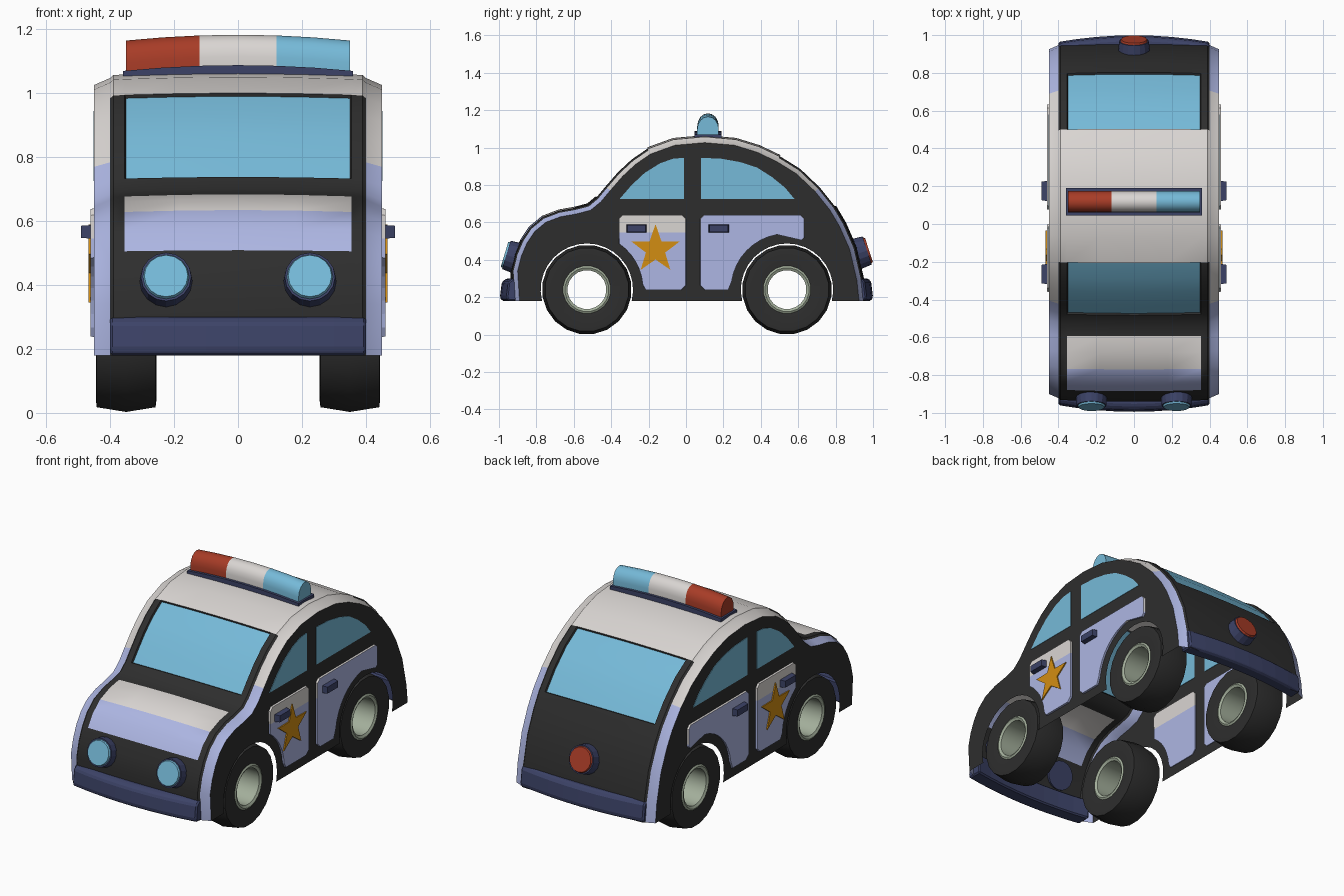
import bpy
import bmesh
from math import sin, cos, pi, radians
from mathutils import Vector, Matrix

cube = bpy.data.objects.get("Cube")
if cube:
    bpy.data.objects.remove(cube, do_unlink=True)

COLOURS = {
    "black": (0.027, 0.027, 0.027),
    "white": (0.7, 0.67, 0.65),
    "lavender": (0.42, 0.47, 0.77),
    "glass_blue": (0.18, 0.49, 0.69),
    "red": (0.39, 0.045, 0.02),
    "navy": (0.045, 0.055, 0.135),
    "orange": (0.65, 0.27, 0.006),
    "rim_grey": (0.37, 0.43, 0.33),
}
MATS = {}
for key, rgb in COLOURS.items():
    m = bpy.data.materials.new(key)
    m.use_nodes = True
    m.diffuse_color = (*rgb, 1)
    bsdf = m.node_tree.nodes["Principled BSDF"]
    bsdf.inputs["Base Color"].default_value = (*rgb, 1)
    bsdf.inputs["Roughness"].default_value = 0.8
    MATS[key] = m


def finish(name, bm, colours, smooth=None, recalc=True):
    if recalc:
        bmesh.ops.recalc_face_normals(bm, faces=bm.faces[:])
    me = bpy.data.meshes.new(name)
    bm.to_mesh(me)
    bm.free()
    ob = bpy.data.objects.new(name, me)
    bpy.context.collection.objects.link(ob)
    for c in colours:
        me.materials.append(MATS[c])
    if smooth:
        bpy.ops.object.select_all(action="DESELECT")
        ob.select_set(True)
        bpy.context.view_layer.objects.active = ob
        bpy.ops.object.shade_smooth_by_angle(angle=radians(smooth))
    return ob


def arc(cy, cz, r, a0, a1, n):
    steps = [radians(a0 + (a1 - a0) * i / n) for i in range(n + 1)]
    return [(cy + r * cos(a), cz + r * sin(a)) for a in steps]


WHEEL_Y, WHEEL_Z = (-0.53, 0.54), 0.24
SIDE_X = 0.45

# Body outline (y, z) with the colour of the centre strip that follows
K, W, L, G = "black", "white", "lavender", "glass_blue"
OUTLINE = [
    (-.89, .18, K), (-.90, .34, K), (-.88, .42, K), (-.85, .49, L), (-.81, .55, L),
    (-.75, .60, W), (-.67, .63, W), (-.585, .645, K), (-.51, .665, K), (-.455, .71, G),
    (-.405, .77, G), (-.34, .845, G), (-.27, .91, G), (-.19, .965, W), (-.06, 1.012, W),
    (.10, 1.026, W), (.26, 1.012, W), (.38, .975, W), (.485, .925, G), (.59, .86, G),
    (.69, .765, G), (.77, .665, K), (.82, .58, K), (.875, .455, K), (.913, .29, K),
    (.925, .18, K)]
# Crown of the shell: distance from the middle and outward offset
CROWN = [(.45, 0), (.40, .022), (.39, .031), (.355, .033), (.18, .038), (0, .04)]
stations = [(-x, d) for x, d in CROWN] + CROWN[-2::-1]


def build_body():
    bm = bmesh.new()
    pts = [Vector((y, z)) for y, z, _ in OUTLINE]
    last = len(pts) - 1
    grid = []
    for i, p in enumerate(pts):
        t = (pts[min(i + 1, last)] - pts[max(i - 1, 0)]).normalized()
        n = Vector((-t.y, t.x))
        if i in (0, last):
            n = Vector((-1 if i == 0 else 1, 0))
        grid.append([bm.verts.new((x, *(p + n * d))) for x, d in stations])
    body_cols = [K, W, L, G]
    regions = {"hood": [], "windshield": [], "rear_window": []}
    for i in range(last):
        colour = OUTLINE[i][2]
        zmid = (pts[i].y + pts[i + 1].y) / 2
        for j in range(len(stations) - 1):
            f = bm.faces.new((grid[i][j], grid[i][j + 1], grid[i + 1][j + 1], grid[i + 1][j]))
            xmid = abs(stations[j][0] + stations[j + 1][0]) / 2
            roof = colour == W and zmid > .9
            c = colour
            if xmid > .4:
                c = W if zmid > .765 else L
            elif xmid > .355 and not roof:
                c = K
            elif colour != K and not roof:
                part = "hood" if colour != G else "windshield" if pts[i].x < 0 else "rear_window"
                regions[part].append(f)
            f.material_index = body_cols.index(c)
    # Flat sides with open wheel arches
    for j, x in ((0, -SIDE_X), (-1, SIDE_X)):
        loop = [row[j] for row in grid]
        for wy in reversed(WHEEL_Y):
            loop += [bm.verts.new((x, y, z)) for y, z in arc(wy, WHEEL_Z, .247, -14, 194, 18)]
        f = bm.faces.new(loop if j == 0 else loop[::-1])
        f.material_index = 0
    # Recessed glass and hood
    for faces in regions.values():
        rim = bmesh.ops.inset_region(bm, faces=faces, thickness=.004, depth=-.01,
                                     use_even_offset=True, use_boundary=True)
        for f in rim["faces"]:
            f.material_index = 0
    finish("body", bm, body_cols, 28, recalc=False)


def side_plate(name, outline, x0, x1, colours, split=None, inset=0):
    """Mirrored prism on both sides; above the split height uses the second colour."""
    for side, s in (("left", 1), ("right", -1)):
        bm = bmesh.new()
        cy = sum(p[0] for p in outline) / len(outline)
        cz = sum(p[1] for p in outline) / len(outline)
        k = 1 - inset
        a = [bm.verts.new((s * x0, y, z)) for y, z in outline]
        b = [bm.verts.new((s * x1, cy + (y - cy) * k, cz + (z - cz) * k)) for y, z in outline]
        bm.faces.new(a)
        bm.faces.new(b)
        for i in range(len(a)):
            bm.faces.new((a[i - 1], a[i], b[i], b[i - 1]))
        if split:
            bmesh.ops.bisect_plane(bm, geom=bm.verts[:] + bm.edges[:] + bm.faces[:],
                                   plane_co=(0, 0, split), plane_no=(0, 0, 1))
            for f in bm.faces:
                f.material_index = int(f.calc_center_median().z > split)
        finish(f"{side}_{name}", bm, colours)


def sweep(name, section, half, bend, cuts, colours, bevel=0, smooth=None):
    """Section (y, z) swept across x and bowed towards the ends."""
    bm = bmesh.new()
    rows = []
    for x in cuts:
        k = (x / half) ** 2
        rows.append([bm.verts.new((x, y + bend[0] * k, z + bend[1] * k)) for y, z in section])
    for r0, r1 in zip(rows, rows[1:]):
        for i in range(len(section)):
            f = bm.faces.new((r0[i - 1], r0[i], r1[i], r1[i - 1]))
            x = (r0[0].co.x + r1[0].co.x) / 2
            f.material_index = 0 if len(colours) == 1 else (x > -.12) + (x > .12)
    bm.faces.new(rows[0])
    bm.faces.new(rows[-1]).material_index = len(colours) - 1
    ob = finish(name, bm, colours, smooth)
    if bevel:
        mod = ob.modifiers.new("Bevel", "BEVEL")
        mod.width = bevel
        mod.segments = 1


def lamp(name, centre, normal, colour):
    bm = bmesh.new()
    turn = Vector(normal).to_track_quat("Z", "Y").to_matrix().to_4x4()
    for r1, r2, depth, shift, idx in ((.084, .079, .06, 0, 0), (.073, .068, .012, .034, 1)):
        old = set(bm.faces)
        bmesh.ops.create_cone(bm, cap_ends=True, segments=16, radius1=r1, radius2=r2, depth=depth,
                              matrix=Matrix.Translation(centre) @ turn @ Matrix.Translation((0, 0, shift)))
        for f in set(bm.faces) - old:
            f.material_index = idx
    finish(name, bm, ["navy", colour])


def wheel(name, s, wy, sides=20):
    # Closed section (x, radius): tyre first, then the rim tube
    sec = [(.262, .128), (.255, .2), (.258, .225), (.35, .24), (.442, .225), (.445, .2),
           (.438, .128), (.444, .118), (.436, .104), (.264, .104), (.256, .118)]
    bm = bmesh.new()
    rings = []
    for k in range(sides):
        a = 2 * pi * (k + .5) / sides
        rings.append([bm.verts.new((s * x, wy + r * sin(a), WHEEL_Z + r * cos(a))) for x, r in sec])
    for k in range(sides):
        for i in range(len(sec)):
            j = (i + 1) % len(sec)
            f = bm.faces.new((rings[k - 1][i], rings[k - 1][j], rings[k][j], rings[k][i]))
            f.material_index = int(i >= 6)
    finish(name, bm, ["black", "rim_grey"], 25)


build_body()

# Doors, curved around the wheel arches
front_door = [(-.34, .64), (-.36, .62)] + arc(-.53, .24, .3, 55, 5, 6) + [
    (-.215, .237), (-.025, .237), (0, .262), (0, .62), (-.02, .64)]
rear_door = [(.075, .62), (.075, .262), (.1, .237), (.225, .237)] + arc(.54, .24, .3, 172, 100, 8) + [
    (.62, .505), (.635, .52), (.635, .62), (.615, .64), (.095, .64)]
side_plate("front_door", front_door, .445, .461, ["lavender", "white"], .545, .01)
side_plate("rear_door", rear_door, .445, .461, ["lavender", "white"], .53, .01)

# Side windows
side_plate("front_side_window", [(-.355, .725), (-.01, .725), (-.01, .945), (-.07, .94), (-.14, .915),
                                 (-.22, .865), (-.29, .8)], .447, .4525, ["glass_blue"])
side_plate("rear_side_window", [(.08, .725), (.58, .725), (.53, .785), (.46, .842), (.38, .893),
                                (.29, .922), (.19, .94), (.08, .945)], .447, .4525, ["glass_blue"])

# Door handles and star badges
for label, y in (("front", -.265), ("rear", .175)):
    side_plate(label + "_handle", [(y - .055, .545), (y + .055, .545), (y + .055, .588), (y - .055, .588)],
               .455, .491, ["navy"], inset=.12)
star = []
for i in range(10):
    r, a = (.135, .054)[i % 2], pi / 2 + i * pi / 5
    star.append((-.163 + r * cos(a), .455 + r * sin(a)))
side_plate("star", star, .458, .468, ["orange"])

# Bumpers
xs = [-.4, -.3, -.2, -.1, 0, .1, .2, .3, .4]
sweep("front_bumper", [(-.9, .18), (-.9, .3), (-.96, .3), (-.985, .28), (-.995, .2), (-.985, .18)],
      .4, (.035, 0), xs, ["navy"], .008)
sweep("rear_bumper", [(.92, .18), (.92, .3), (.975, .3), (.99, .28), (1, .2), (.99, .18)],
      .4, (-.035, 0), xs, ["navy"], .008)

# Roof light bar
sweep("light_bar_base", [(.045, 1.055), (.19, 1.055), (.19, 1.088), (.045, 1.088)],
      .36, (0, -.018), [-.36, -.24, -.12, 0, .12, .24, .36], ["navy"])
dome = [(.06, 1.082), (.175, 1.082)] + [(.1175 + .0575 * cos(a), 1.115 + .068 * sin(a))
                                       for a in [pi * i / 8 for i in range(9)]]
sweep("light_bar", dome, .35, (0, -.018), [-.35, -.235, -.12, 0, .12, .235, .35],
      ["red", "white", "glass_blue"], smooth=40)

# Lamps
for side, s in (("left", 1), ("right", -1)):
    lamp(side + "_headlight", (s * .225, -.932, .417), (0, -.956, .29), "glass_blue")
lamp("tail_light", (0, .94, .44), (0, .95, .31), "red")

# Wheels
for side, s in (("left", 1), ("right", -1)):
    for label, wy in zip(("front", "rear"), WHEEL_Y):
        wheel(f"{side}_{label}_wheel", s, wy)
